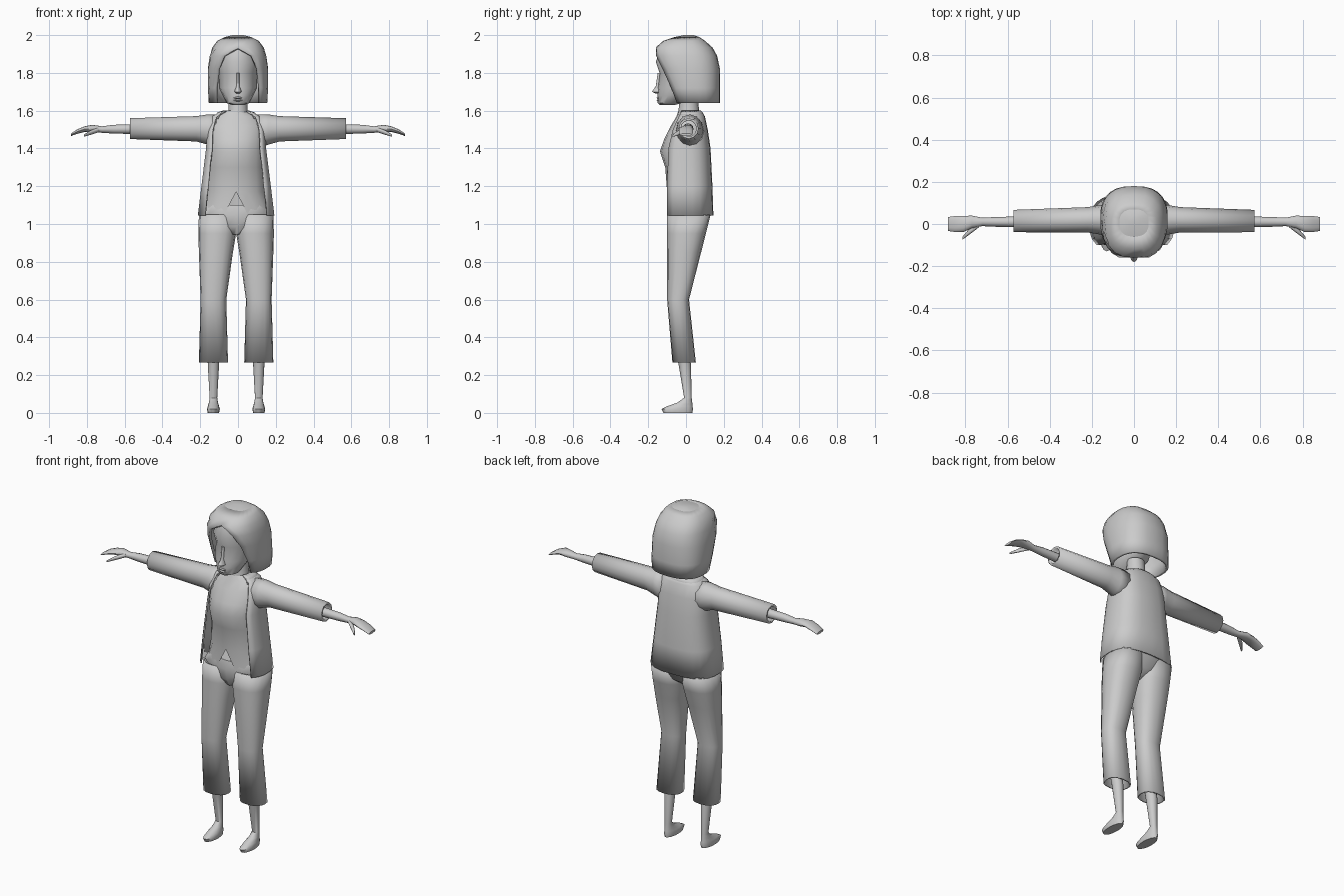
import bpy, bmesh
from math import sin, cos, tau, radians, copysign

if "Cube" in bpy.data.objects:
    bpy.data.objects.remove(bpy.data.objects["Cube"])

GREY = (.6, .6, .6, 1)
grey = bpy.data.materials.new("plain_grey")
grey.use_nodes = True
grey.diffuse_color = GREY
grey.node_tree.nodes["Principled BSDF"].inputs["Base Color"].default_value = GREY

BODY_SHIFT = -.01  # the body stands slightly off the centre line


def rounded(angle, power):
    """Sine and cosine of a rounded-box section; a low power is boxier."""
    return [copysign(abs(value) ** power, value) for value in (sin(angle), cos(angle))]


def level(z, half, front, back, side=0, gap=0, power=1, sides=16):
    """Horizontal section of the body, optionally left open at the front by a half-angle."""
    start = radians(gap)
    middle, depth = (front + back) / 2, (back - front) / 2
    points = []
    for step in range(sides + 1):
        s, c = rounded(start + (tau - 2 * start) * step / sides, power)
        points.append((side + half * s, middle - depth * c, z))
    return points


def slice_at(x, z, deep, tall, y=0, sides=12):
    """Upright section of an arm, given by half depth and half height."""
    points = []
    for step in range(sides + 1):
        s, c = rounded(tau * step / sides, 1)
        points.append((x, y + deep * s, z - tall * c))
    return points


def skin(name, sections, capped=True, thickness=0, mirrored=False, shift=0):
    """Stretch a smooth surface over a row of sections."""
    bm = bmesh.new()
    rings = [[bm.verts.new(point) for point in section] for section in sections]
    for lower, upper in zip(rings, rings[1:]):
        for a, b, c, d in zip(lower, lower[1:], upper[1:], upper):
            bm.faces.new((a, b, c, d))
    if capped:
        bm.faces.new(reversed(rings[0][:-1]))
        bm.faces.new(rings[-1][:-1])
    bmesh.ops.remove_doubles(bm, verts=bm.verts, dist=.0001)
    mesh = bpy.data.meshes.new(name)
    bm.to_mesh(mesh)
    bm.free()
    mesh.shade_smooth()
    mesh.set_sharp_from_angle(angle=radians(50))
    mesh.materials.append(grey)
    part = bpy.data.objects.new(name, mesh)
    part.location.x = shift
    bpy.context.collection.objects.link(part)
    if thickness:
        shell = part.modifiers.new("thickness", "SOLIDIFY")
        shell.thickness = thickness
        shell.offset = -1
    if mirrored:
        mirror = part.modifiers.new("mirror", "MIRROR")
        mirror.use_mirror_merge = False


# Head and face
skin("head", [
    level(z=1.63, half=.03, front=-.14, back=-.06),
    level(z=1.64, half=.06, front=-.15, back=-.02),
    level(z=1.68, half=.08, front=-.15, back=.03),
    level(z=1.72, half=.1, front=-.15, back=.08),
    level(z=1.8, half=.1, front=-.14, back=.1),
    level(z=1.86, half=.11, front=-.16, back=.1),
    level(z=1.93, half=.09, front=-.13, back=.1),
])
skin("nose", [
    level(z=1.69, half=.01, front=-.16, back=-.1),
    level(z=1.7, half=.02, front=-.18, back=-.1),
    level(z=1.73, half=.01, front=-.16, back=-.1),
    level(z=1.8, half=.01, front=-.15, back=-.1),
])
for lip, height in (("lower_lip", 1.655), ("upper_lip", 1.668)):
    skin(lip, [
        level(z=height - .006, half=.02, front=-.15, back=-.1),
        level(z=height, half=.03, front=-.156, back=-.1),
        level(z=height + .006, half=.02, front=-.15, back=-.1),
    ])
skin("neck", [
    level(z=1.54, half=.07, front=-.05, back=.08),
    level(z=1.6, half=.05, front=-.04, back=.07),
    level(z=1.68, half=.05, front=-.03, back=.06),
])


# Bobbed hair, open around the face
def hair_level(**measures):
    return level(power=.8, sides=20, **measures)


skin("hair", [
    hair_level(z=1.64, half=.155, front=-.08, back=.18, gap=45),
    hair_level(z=1.72, half=.16, front=-.11, back=.18, gap=43),
    hair_level(z=1.82, half=.16, front=-.15, back=.18, gap=36),
    hair_level(z=1.89, half=.15, front=-.17, back=.165, gap=24),
    hair_level(z=1.935, half=.136, front=-.16, back=.14),
    hair_level(z=1.97, half=.11, front=-.12, back=.1),
    hair_level(z=1.99, half=.07, front=-.06, back=.07),
], capped=False, thickness=.015)
skin("hair_crown", [
    hair_level(z=1.99, half=.07, front=-.06, back=.07),
    hair_level(z=2, half=.03, front=-.01, back=.04),
])

# Shirt with a split front hem
skin("shirt", [
    level(z=1.05, half=.185, front=-.1, back=.12, gap=19),
    level(z=1.09, half=.175, front=-.1, back=.12, gap=14),
    level(z=1.17, half=.155, front=-.1, back=.11),
    level(z=1.3, half=.15, front=-.11, back=.11),
    level(z=1.385, half=.15, front=-.138, back=.11),
    level(z=1.45, half=.15, front=-.115, back=.1),
    level(z=1.52, half=.15, front=-.08, back=.09),
    level(z=1.57, half=.12, front=-.05, back=.08),
    level(z=1.6, half=.05, front=-.04, back=.07),
], capped=False, shift=BODY_SHIFT)


# Open jacket and collar
def jacket_level(**measures):
    return level(power=.75, gap=50, **measures)


skin("jacket", [
    jacket_level(z=1.045, half=.204, front=-.14, back=.145),
    jacket_level(z=1.2, half=.185, front=-.14, back=.14),
    jacket_level(z=1.4, half=.16, front=-.13, back=.13),
    jacket_level(z=1.5, half=.155, front=-.1, back=.115),
    jacket_level(z=1.57, half=.13, front=-.06, back=.1),
    jacket_level(z=1.6, half=.07, front=-.04, back=.08),
], capped=False, thickness=.008, shift=BODY_SHIFT)
skin("collar", [
    jacket_level(z=1.56, half=.12, front=-.06, back=.1),
    jacket_level(z=1.59, half=.1, front=-.05, back=.09),
    jacket_level(z=1.6, half=.07, front=-.04, back=.08),
], capped=False, thickness=.006, shift=BODY_SHIFT)

# Sleeves, arms and hands
skin("sleeves", [
    slice_at(x=.1, y=.02, z=1.49, deep=.075, tall=.09),
    slice_at(x=.16, y=.02, z=1.5, deep=.07, tall=.08),
    slice_at(x=.22, y=.02, z=1.504, deep=.06, tall=.067),
    slice_at(x=.573, y=.014, z=1.505, deep=.053, tall=.055),
], capped=False, thickness=.012, mirrored=True)
skin("forearms_and_hands", [
    slice_at(x=.4, y=.01, z=1.503, deep=.03, tall=.03),
    slice_at(x=.66, y=.01, z=1.502, deep=.023, tall=.023),
    slice_at(x=.72, y=.01, z=1.5, deep=.02, tall=.017),
    slice_at(x=.77, y=.01, z=1.505, deep=.03, tall=.02),
    slice_at(x=.81, z=1.503, deep=.038, tall=.015),
    slice_at(x=.85, z=1.49, deep=.038, tall=.012),
    slice_at(x=.883, z=1.473, deep=.033, tall=.007),
], mirrored=True)
skin("thumbs", [
    slice_at(x=.735, z=1.5, deep=.015, tall=.013),
    slice_at(x=.78, y=-.035, z=1.484, deep=.014, tall=.012),
    slice_at(x=.815, y=-.068, z=1.468, deep=.007, tall=.006),
], mirrored=True)


# Trousers
def trouser_level(**measures):
    return level(power=.85, **measures)


skin("trouser_seat", [
    trouser_level(z=.945, half=.03, front=-.07, back=.04),
    trouser_level(z=.985, half=.11, front=-.09, back=.095),
    trouser_level(z=1.05, half=.197, front=-.1, back=.13),
    trouser_level(z=1.1, half=.165, front=-.09, back=.11),
], shift=BODY_SHIFT)
skin("trouser_legs", [
    trouser_level(z=.268, side=.12, half=.077, front=-.072, back=.052),
    trouser_level(z=.6, side=.12, half=.068, front=-.1, back=.016),
    trouser_level(z=.85, side=.107, half=.09, front=-.1, back=.08),
    trouser_level(z=.95, side=.1, half=.1, front=-.1, back=.105),
    trouser_level(z=1.05, side=.097, half=.1, front=-.1, back=.13),
], capped=False, thickness=.008, mirrored=True, shift=BODY_SHIFT)

# Shins and feet
skin("shins_and_feet", [
    level(z=0, side=.12, half=.03, front=-.12, back=.034),
    level(z=.02, side=.12, half=.034, front=-.13, back=.037),
    level(z=.035, side=.12, half=.03, front=-.1, back=.035),
    level(z=.055, side=.12, half=.024, front=-.045, back=.033),
    level(z=.08, side=.12, half=.02, front=-.01, back=.03),
    level(z=.26, side=.12, half=.03, front=-.04, back=.026),
    level(z=.36, side=.12, half=.033, front=-.06, back=.005),
], mirrored=True, shift=BODY_SHIFT)
